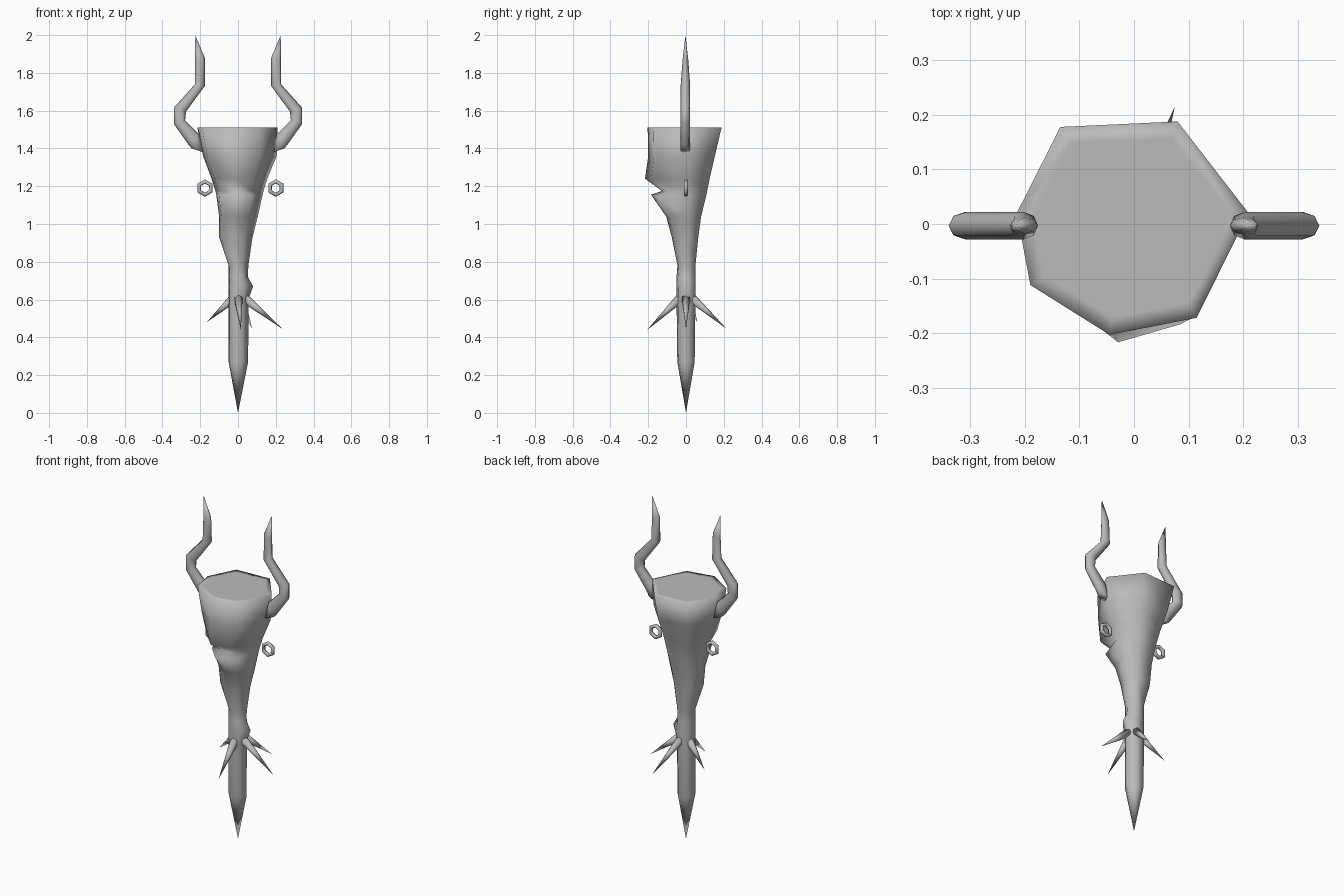
import bpy, bmesh, math
from mathutils import Vector, Matrix

if "Cube" in bpy.data.objects:
    bpy.data.objects.remove(bpy.data.objects["Cube"])

grey = bpy.data.materials.new("plain grey")
grey.use_nodes = True
COLOUR = (0.5, 0.5, 0.5, 1)
grey.diffuse_color = COLOUR
grey.node_tree.nodes["Principled BSDF"].inputs["Base Color"].default_value = COLOUR


def finish(name, bm):
    bmesh.ops.recalc_face_normals(bm, faces=bm.faces)
    for f in bm.faces:
        f.smooth = True
    mesh = bpy.data.meshes.new(name)
    bm.to_mesh(mesh)
    bm.free()
    mesh.materials.append(grey)
    obj = bpy.data.objects.new(name, mesh)
    bpy.context.collection.objects.link(obj)
    return obj


def loft(name, rings, tip):
    """Skin a stack of rings, cap the first and close the last on a point."""
    bm = bmesh.new()
    rows = [[bm.verts.new(p) for p in ring] for ring in rings]
    n = len(rows[0])
    bm.faces.new(rows[0])
    for a, b in zip(rows, rows[1:]):
        for i in range(n):
            j = (i + 1) % n
            bm.faces.new((a[i], a[j], b[j], b[i]))
    end = bm.verts.new(tip)
    for i in range(n):
        bm.faces.new((rows[-1][i], rows[-1][(i + 1) % n], end))
    return finish(name, bm)


# Head, neck and stake: one uneven seven-sided section, scaled per level
SECTION = [(0.08, 0.188), (-0.135, 0.178), (-0.215, 0.02), (-0.19, -0.112),
           (-0.045, -0.203), (0.115, -0.172), (0.21, 0.02)]
# height, right, left, front, back extents
LEVELS = [
    (1.51, 0.215, 0.21, 0.203, 0.188),
    (1.36, 0.185, 0.205, 0.2, 0.153),
    (1.24, 0.14, 0.155, 0.217, 0.125),
    (1.175, 0.12, 0.135, 0.127, 0.112),
    (1.155, 0.115, 0.13, 0.185, 0.108),
    (1.04, 0.1, 0.105, 0.105, 0.08),
    (0.93, 0.1, 0.077, 0.075, 0.065),
    (0.78, 0.05, 0.055, 0.045, 0.05),
    (0.72, 0.05, 0.052, 0.05, 0.05),
    (0.67, 0.05, 0.08, 0.05, 0.05),
    (0.6, 0.05, 0.055, 0.05, 0.05),
    (0.27, 0.05, 0.054, 0.046, 0.046),
]


def section(z, right, left, front, back):
    return [(x * (left / 0.21 if x > 0 else right / 0.215),
             y * (back / 0.188 if y > 0 else front / 0.203), z) for x, y in SECTION]


body = [section(*level) for level in LEVELS]
lid = [(x * 0.86, y * 0.84, z) for x, y, z in body[0]]
loft("head_and_stake", [lid] + body, (0, 0, 0))

# Horns: outer and inner edge points (x, z) and half depth, from the root up
HORN = [
    ((0.245, 1.4), (0.185, 1.38), 0.025),
    ((0.262, 1.42), (0.205, 1.475), 0.025),
    ((0.34, 1.53), (0.28, 1.55), 0.025),
    ((0.34, 1.615), (0.275, 1.595), 0.025),
    ((0.228, 1.74), (0.176, 1.73), 0.025),
    ((0.228, 1.86), (0.176, 1.88), 0.015),
]
SIDES = 8
for side, label in ((1, "left"), (-1, "right")):
    rings = []
    for outer, inner, depth in HORN:
        o, i = Vector(outer), Vector(inner)
        mid, arm = (o + i) / 2, (o - i) / 2
        ring = []
        for k in range(SIDES):
            a = math.tau * k / SIDES
            p = mid + arm * math.cos(a)
            ring.append((side * p.x, depth * math.sin(a) - 0.003, p.y))
        rings.append(ring)
    loft(label + "_horn", rings, (side * 0.226, -0.003, 2.0))

# Six-sided ear rings
for label, x in (("left", 0.2), ("right", -0.175)):
    bm = bmesh.new()
    rows = []
    for i in range(6):
        a = math.tau * (i + 0.5) / 6
        row = []
        for k in range(6):
            b = math.tau * k / 6
            r = 0.035 + 0.011 * math.cos(b)
            row.append(bm.verts.new((x + r * math.cos(a), 0.012 * math.sin(b),
                                     1.19 + r * math.sin(a))))
        rows.append(row)
    for i in range(6):
        a, b = rows[i], rows[(i + 1) % 6]
        for k in range(6):
            j = (k + 1) % 6
            bm.faces.new((a[k], a[j], b[j], b[k]))
    finish(label + "_ear_ring", bm)

# Thorns hanging out from the neck
THORNS = {
    "left": (0.235, 0.0, 0.445),
    "right": (-0.165, 0.06, 0.48),
    "front": (0.015, -0.205, 0.44),
    "back": (0.075, 0.215, 0.445),
}
for label, tip in THORNS.items():
    tip = Vector(tip)
    root = Vector((tip.x * 0.16, tip.y * 0.16, 0.605))
    axis = tip - root
    bm = bmesh.new()
    bmesh.ops.create_cone(bm, cap_ends=True, segments=6, radius1=0.025, radius2=0,
                          depth=axis.length)
    turn = axis.to_track_quat("Z", "Y").to_matrix().to_4x4()
    bm.transform(Matrix.Translation((root + tip) / 2) @ turn)
    bmesh.ops.remove_doubles(bm, verts=bm.verts, dist=0.0001)
    finish(label + "_thorn", bm)
